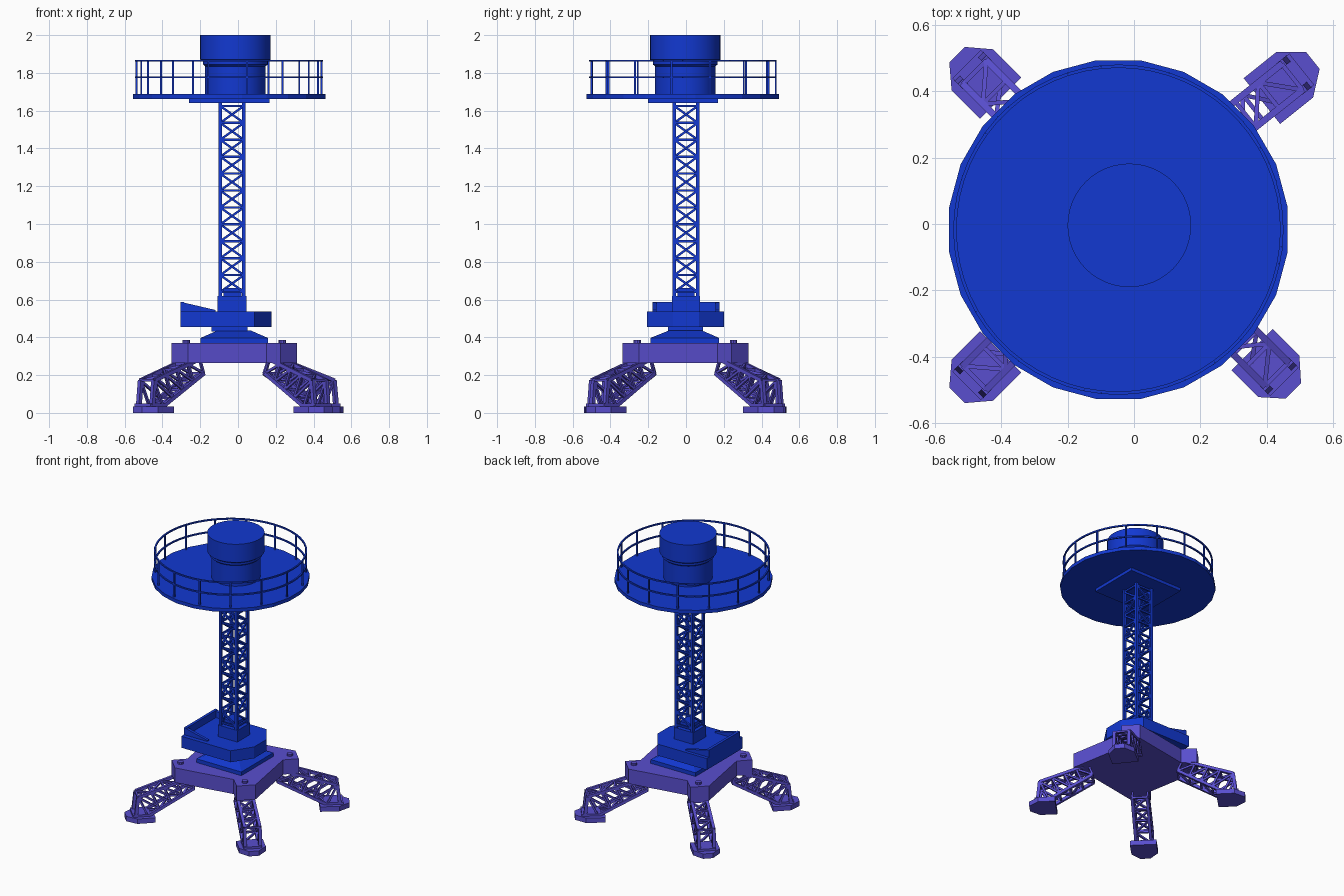
import bpy, bmesh, math
from mathutils import Vector as V

if "Cube" in bpy.data.objects:
    bpy.data.objects.remove(bpy.data.objects["Cube"])


def material(name, rgb):
    m = bpy.data.materials.new(name)
    m.diffuse_color = (*rgb, 1)
    m.use_nodes = True
    m.node_tree.nodes["Principled BSDF"].inputs["Base Color"].default_value = m.diffuse_color
    return m


BLUE = material("blue_paint", (0.006, 0.04, 0.64))
PURPLE = material("purple_paint", (0.10, 0.077, 0.62))


def finish(name, bm, mat, smooth=False):
    bmesh.ops.recalc_face_normals(bm, faces=bm.faces)
    me = bpy.data.meshes.new(name)
    bm.to_mesh(me)
    bm.free()
    me.materials.append(mat)
    ob = bpy.data.objects.new(name, me)
    bpy.context.collection.objects.link(ob)
    if smooth:
        bpy.ops.object.select_all(action='DESELECT')
        ob.select_set(True)
        bpy.context.view_layer.objects.active = ob
        bpy.ops.object.shade_smooth_by_angle(angle=math.radians(35))
    return ob


def loft(bm, a, b):
    """Closed solid between two matching rings of points."""
    a, b = [bm.verts.new(p) for p in a], [bm.verts.new(p) for p in b]
    n = len(a)
    bm.faces.new(a[::-1])
    bm.faces.new(b)
    for i in range(n):
        j = (i + 1) % n
        bm.faces.new((a[i], a[j], b[j], b[i]))


def prism(bm, pts, z0, z1):
    loft(bm, [(x, y, z0) for x, y in pts], [(x, y, z1) for x, y in pts])


def rect(x0, x1, y0, y1):
    return [(x0, y0), (x1, y0), (x1, y1), (x0, y1)]


def box(bm, x0, x1, y0, y1, z0, z1):
    prism(bm, rect(x0, x1, y0, y1), z0, z1)


def beam(bm, p, q, t, side=None):
    """Square bar of thickness t from p to q."""
    p, q = V(p), V(q)
    d = (q - p).normalized()
    s = side or (V((0, 0, 1)) if abs(d.z) < 0.9 else V((1, 0, 0)))
    u = d.cross(s).normalized() * t / 2
    w = d.cross(u).normalized() * t / 2
    ring = [u + w, w - u, -u - w, u - w]
    loft(bm, [p + o for o in ring], [q + o for o in ring])


def lathe(name, profile, cx, cy, n, phase=0, smooth=False):
    bm = bmesh.new()
    rings = [[bm.verts.new((cx + r * math.cos(phase + math.tau * i / n),
                            cy + r * math.sin(phase + math.tau * i / n), z))
              for i in range(n)] for r, z in profile]
    for a, b in zip(rings, rings[1:]):
        for i in range(n):
            j = (i + 1) % n
            bm.faces.new((a[i], a[j], b[j], b[i]))
    bm.faces.new(rings[0][::-1])
    bm.faces.new(rings[-1])
    return finish(name, bm, BLUE, smooth)


CX, CY = -0.02, -0.003

# Base block with four diagonal corner brackets and hinge pins
bm = bmesh.new()
outline = []
for k in range(4):
    c, s = math.cos(k * math.pi / 2), math.sin(k * math.pi / 2)
    for x, y in ((0.17, -0.26), (0.245, -0.333), (0.333, -0.245)):
        outline.append((CX + c * x - s * y, CY + s * x + c * y))
prism(bm, outline, 0.265, 0.37)
for sx in (-1, 1):
    for sy in (-1, 1):
        pin = [(CX + sx * 0.255 + 0.02 * math.cos(math.tau * i / 10),
                CY + sy * 0.255 + 0.02 * math.sin(math.tau * i / 10)) for i in range(10)]
        prism(bm, pin, 0.37, 0.385)
finish("base_block", bm, PURPLE)


# Lattice legs with chamfered foot pads
def leg(name, corner, yaw, stretch):
    bm = bmesh.new()
    hinge = V((CX, CY, 0)) + 0.35 * V((math.cos(corner), math.sin(corner), 0))
    d = V((math.cos(yaw), math.sin(yaw), 0))
    n = V((-d.y, d.x, 0))

    def at(r, w, z):
        return hinge + d * (r - 0.35) * stretch + n * w + V((0, 0, z))

    def mix(a, b, t):
        return tuple(x + (y - x) * t for x, y in zip(a, b))

    top_a, top_b = (0.31, 0.285), (0.65, 0.172)
    low_a, low_b = (0.28, 0.21), (0.585, 0.035)
    foot = (0.665, 0.03)
    bays = 4
    top = [mix(top_a, top_b, i / bays) for i in range(bays + 1)]
    low = [mix(low_a, low_b, i / bays) for i in range(bays + 1)]
    for w in (-0.05, 0.05):
        def bar(a, b, t=0.016):
            beam(bm, at(a[0], w, a[1]), at(b[0], w, b[1]), t, n)
        bar(top_a, top_b, 0.02)
        bar(low_a, low_b, 0.02)
        bar(top_b, foot, 0.022)
        for i in range(bays + 1):
            bar(low[i], top[i], 0.013)
            if i < bays:
                bar(low[i], top[i + 1], 0.013)
    for chain in (top, low):
        for i, p in enumerate(chain):
            beam(bm, at(p[0], -0.05, p[1]), at(p[0], 0.05, p[1]), 0.013)
            if i < bays:
                q, w = chain[i + 1], 0.05 * (-1) ** i
                beam(bm, at(p[0], -w, p[1]), at(q[0], w, q[1]), 0.013)
    pad = [(0.54, -0.088), (0.66, -0.088), (0.725, -0.033),
           (0.725, 0.033), (0.66, 0.088), (0.54, 0.088)]
    loft(bm, [at(r, w, 0) for r, w in pad], [at(r, w, 0.035) for r, w in pad])
    shoe = rect(0.565, 0.685, -0.06, 0.06)
    loft(bm, [at(r, w, 0.03) for r, w in shoe], [at(r, w, 0.05) for r, w in shoe])
    finish(name, bm, PURPLE)


R = math.radians
leg("front_left_leg", R(225), R(225), 1.0)
leg("front_right_leg", R(-45), R(-45), 0.95)
leg("back_right_leg", R(45), R(38.6), 1.06)
leg("back_left_leg", R(135), R(135), 1.0)

# Slewing plate: square slab, sloped shoulder and neck
bm = bmesh.new()
box(bm, CX - 0.178, CX + 0.178, CY - 0.185, CY + 0.178, 0.37, 0.397)
loft(bm, [(x, y, 0.397) for x, y in rect(CX - 0.178, CX + 0.178, CY - 0.185, CY + 0.178)],
     [(x, y, 0.435) for x, y in rect(CX - 0.09, CX + 0.09, CY - 0.09, CY + 0.09)])
box(bm, -0.14, 0.05, -0.095, 0.09, 0.43, 0.46)
finish("slewing_plate", bm, BLUE)

# Rotating deck with tapered nose
bm = bmesh.new()
prism(bm, [(-0.305, -0.207), (0.087, -0.207), (0.177, -0.07),
           (0.177, 0.07), (0.087, 0.2), (-0.305, 0.2)], 0.455, 0.537)
finish("rotating_deck", bm, BLUE)

# Tail guard: end wall with two sloping cheeks
bm = bmesh.new()
box(bm, -0.305, -0.285, -0.177, 0.177, 0.53, 0.588)
cheek = [(-0.305, 0.53), (-0.12, 0.53), (-0.12, 0.545), (-0.305, 0.588)]
for y in (-0.177, 0.157):
    loft(bm, [(x, y, z) for x, z in cheek], [(x, y + 0.02, z) for x, z in cheek])
finish("tail_guard", bm, BLUE)

# Mast footing
bm = bmesh.new()
box(bm, -0.108, 0.046, -0.073, 0.073, 0.53, 0.62)
box(bm, -0.078, 0.018, -0.045, 0.045, 0.62, 0.66)
finish("mast_footing", bm, BLUE)

# Lattice mast: four chords, rungs and zigzag braces
bm = bmesh.new()
corners = [V((x, y, 0)) for x, y in rect(-0.094, 0.031, -0.062, 0.062)]
z0, z1, bays = 0.64, 1.625, 11
step = (z1 - z0) / bays
for c in corners:
    beam(bm, c + V((0, 0, 0.61)), c + V((0, 0, 1.65)), 0.018)
for k in range(4):
    a, b = corners[k], corners[(k + 1) % 4]
    for i in range(bays + 1):
        lo = V((0, 0, z0 + i * step))
        beam(bm, a + lo, b + lo, 0.012)
        if i < bays:
            hi = lo + V((0, 0, step))
            p, q = (a, b) if i % 2 else (b, a)
            beam(bm, p + lo, q + hi, 0.012)
finish("lattice_mast", bm, BLUE)

# Platform and its square support plate
PX, PY = -0.047, -0.017
bm = bmesh.new()
box(bm, PX - 0.213, PX + 0.213, PY - 0.183, PY + 0.187, 1.64, 1.667)
finish("platform_support", bm, BLUE)
lathe("platform_disc", [(0.514, 1.662), (0.514, 1.687)], PX, PY, 24, R(7.5))

# Guard rail: 15 posts and two hoops
bm = bmesh.new()
for i in range(15):
    a = R(-90 + 11 + 24 * i)
    p = V((PX + 0.492 * math.cos(a), PY + 0.492 * math.sin(a), 1.68))
    beam(bm, p, p + V((0, 0, 0.185)), 0.01)
N = 60
for z in (1.777, 1.864):
    ring = [V((PX + 0.492 * math.cos(math.tau * i / N),
               PY + 0.492 * math.sin(math.tau * i / N), z)) for i in range(N)]
    for i in range(N):
        beam(bm, ring[i], ring[(i + 1) % N], 0.01)
finish("guard_rail", bm, BLUE)

# Round cabin with wider upper drum
lathe("cabin_drum", [(0.16, 1.68), (0.16, 1.835), (0.172, 1.845), (0.172, 1.86),
                     (0.186, 1.87), (0.186, 2.0)], -0.014, -0.004, 48, 0, True)
